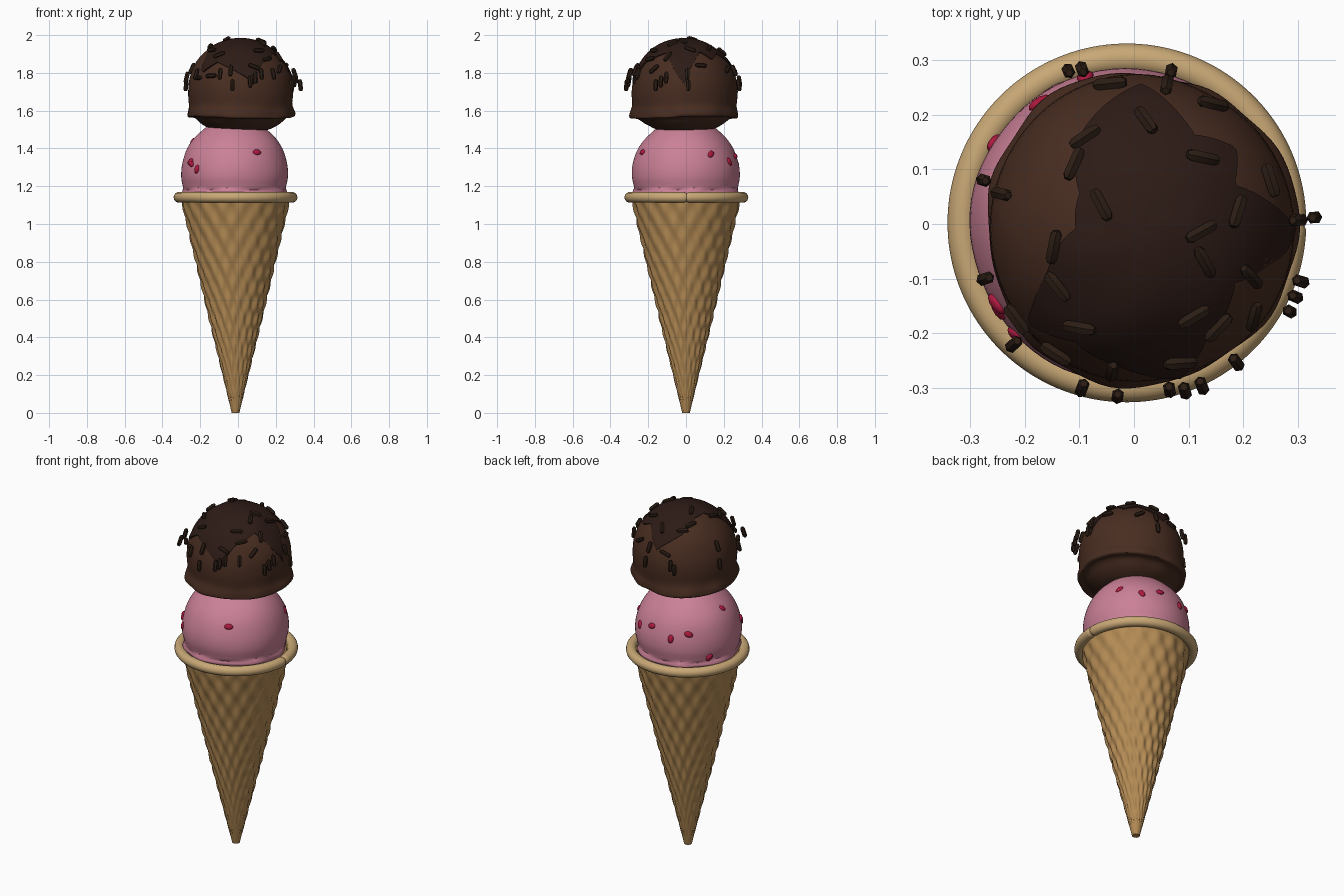
import bpy, bmesh, math
from math import sin, cos, pi, radians, sqrt
from mathutils import Vector, Matrix, noise

if "Cube" in bpy.data.objects:
    bpy.data.objects.remove(bpy.data.objects["Cube"])

def material(name, rgb):
    m = bpy.data.materials.new(name)
    m.diffuse_color = (*rgb, 1)
    m.use_nodes = True
    m.node_tree.nodes["Principled BSDF"].inputs["Base Color"].default_value = m.diffuse_color
    return m

WAFFLE = material("waffle", (0.46, 0.26, 0.09))
RIM = material("rim_biscuit", (0.58, 0.39, 0.18))
PINK = material("strawberry", (0.60, 0.22, 0.31))
CHOC = material("chocolate", (0.065, 0.026, 0.015))
SAUCE = material("dark_sauce", (0.026, 0.011, 0.008))
SPRINKLE = material("sprinkle", (0.024, 0.012, 0.007))
BERRY = material("berry", (0.42, 0.01, 0.05))

def finish(name, bm, mat, angle=40):
    bmesh.ops.remove_doubles(bm, verts=bm.verts, dist=1e-5)
    bmesh.ops.recalc_face_normals(bm, faces=bm.faces)
    me = bpy.data.meshes.new(name)
    bm.to_mesh(me)
    bm.free()
    me.materials.append(mat)
    ob = bpy.data.objects.new(name, me)
    bpy.context.collection.objects.link(ob)
    bpy.ops.object.select_all(action='DESELECT')
    ob.select_set(True)
    bpy.context.view_layer.objects.active = ob
    bpy.ops.object.shade_smooth_by_angle(angle=radians(angle))
    return ob

def revolve(name, f, nu, params, mat, loop=False, angle=40):
    """Surface f(azimuth, param) -> point, wrapped around the azimuth."""
    bm = bmesh.new()
    rows = [[bm.verts.new(f(2 * pi * i / nu, t)) for i in range(nu)] for t in params]
    pairs = list(zip(rows, rows[1:])) + ([(rows[-1], rows[0])] if loop else [])
    for a, b in pairs:
        for i in range(nu):
            j = (i + 1) % nu
            bm.faces.new((a[i], a[j], b[j], b[i]))
    bmesh.ops.dissolve_degenerate(bm, dist=1e-6, edges=bm.edges)
    return finish(name, bm, mat, angle)

def smooth_profile(pts, n):
    """Catmull-Rom samples through a short list of (radius, z)."""
    p = [Vector(q) for q in [pts[0]] + pts + [pts[-1]]]
    out = []
    for k in range(1, len(p) - 2):
        a, b, c, d = p[k - 1:k + 3]
        for s in range(n):
            t = s / n
            out.append(0.5 * (2*b + (c-a)*t + (2*a-5*b+4*c-d)*t*t + (3*b-a-3*c+d)*t**3))
    return out + [p[-1]]

# waffle cone: embossed outer wall and plain inner wall
CX = -0.013
def cone(th, p):
    r, z, emboss = p
    h = 0.62 * sin(18 * th + 38 * z) + 0.38 * sin(18 * th - 38 * z)
    r += emboss * 0.007 * h * min(1, z * 2 + 0.05)
    return (CX + r * cos(th), r * sin(th), z)
N = 84
wall = [(0, 0, 0)] + [(0.02 + 0.268 * k / N, 1.135 * k / N, 1) for k in range(N + 1)]
wall += [(0.268, 1.135, 0), (0.02, 0.1, 0), (0, 0.1, 0)]
revolve("waffle_cone", cone, 144, wall, WAFFLE)

# rolled rim, pinched where its ends meet on the right
def rim(th, a):
    d = min(th, 2 * pi - th)
    m = 0.028 * (0.8 if d < 0.02 else 1)
    r = 0.30 + m * cos(a)
    return (CX + r * cos(th), 0.002 + r * sin(th), 1.141 + m * sin(a))
revolve("cone_rim", rim, 160, [2 * pi * k / 14 for k in range(14)], RIM, loop=True)

# lower scoop
def lower(th, p):
    r, z = p
    n = noise.noise(Vector((r * cos(th), r * sin(th), z)) * 5) * 0.006
    frill = 0.006 * sin(7 * th + sin(3 * th)) if z < 1.19 else 0
    r = max(0, r + (n + frill) * min(1, r * 8))
    return (-0.017 + r * cos(th), r * sin(th), z)
prof = [(0, 1.0), (0.15, 1.03), (0.225, 1.09), (0.265, 1.145), (0.277, 1.165), (0.273, 1.19),
        (0.284, 1.25), (0.279, 1.32), (0.252, 1.40), (0.20, 1.47), (0.12, 1.53), (0, 1.555)]
revolve("strawberry_scoop", lower, 80, smooth_profile(prof, 4), PINK)

# berry pieces: (azimuth in degrees, height)
bm = bmesh.new()
berries = [(-63, 1.38), (-135, 1.29), (-146, 1.32), (30, 1.37), (56, 1.33), (78, 1.36),
           (105, 1.32), (125, 1.35), (148, 1.21), (178, 1.44), (212, 1.33)]
for k, (az, z) in enumerate(berries):
    a = radians(az)
    r = sqrt(0.285 ** 2 - (z - 1.26) ** 2)
    pos = Vector((r * cos(a), r * sin(a), z - 1.26))
    mat = (Matrix.Translation(pos + Vector((-0.017, 0, 1.26))) @ pos.to_track_quat('Z', 'Y').to_matrix().to_4x4()
           @ Matrix.Rotation(k * 1.3, 4, 'Z') @ Matrix.Diagonal((0.024, 0.016, 0.01, 1)))
    bmesh.ops.create_icosphere(bm, subdivisions=2, radius=1, matrix=mat)
finish("berry_pieces", bm, BERRY)

# upper scoop with a ragged skirt
C = Vector((0.012, -0.008, 1.70))
def upper(th, p):
    r, z = p
    n = noise.noise(Vector((r * cos(th), r * sin(th), z)) * 5) * 0.007
    k = max(0, 1 - abs(z - 1.58) / 0.06)
    wave = sin(3 * th + 1) + 0.5 * sin(7 * th) + 0.4 * sin(11 * th + 2)
    r = max(0, r + (n + 0.006 * k * wave) * min(1, r * 8))
    return (C.x + r * cos(th), C.y + r * sin(th), z + 0.008 * k * sin(2 * th + 0.6 + 0.5 * wave))
prof = [(0, 1.485), (0.13, 1.495), (0.20, 1.525), (0.245, 1.56), (0.283, 1.565), (0.285, 1.59),
        (0.275, 1.63), (0.278, 1.70), (0.269, 1.775), (0.235, 1.855), (0.18, 1.915), (0.10, 1.96), (0, 1.977)]
revolve("chocolate_scoop", upper, 96, smooth_profile(prof, 4), CHOC)

# poured sauce: thin cap whose reach changes with azimuth (degrees, reach)
reach = [(0, .285), (25, .19), (40, .23), (60, .20), (90, .265), (120, .21), (150, .13), (180, .12), (205, .19),
         (220, .27), (240, .24), (270, .27), (285, .284), (300, .24), (330, .20), (350, .27), (360, .285)]
def sauce(th, t):
    d = math.degrees(th)
    for (a0, r0), (a1, r1) in zip(reach, reach[1:]):
        if a0 <= d <= a1:
            R = r0 + (r1 - r0) * (d - a0) / (a1 - a0)
            break
    phi = math.asin(min(R / 0.287, 1)) * min(t, 1)
    rad = 0.285 + 0.003 * sin(5 * th + 6 * phi) * sin(phi) - (0.022 if t > 1 else 0)
    return C + Vector((sin(phi) * cos(th), sin(phi) * sin(th), cos(phi))) * rad
revolve("chocolate_sauce", sauce, 120, [k / 16 for k in range(17)] + [1.1], SAUCE)

# sprinkles: x, y, heading in degrees (-1 = pointing downhill)
spots = [(-.12, .28, -1), (-.095, .283, -1), (-.044, .257, 150), (.06, .255, -1), (.068, .28, -1), (.145, .22, 30),
         (-.09, .16, 35), (-.11, .11, 75), (.022, .19, 110), (.126, .122, 0), (.25, .08, 100), (-.06, .035, 120),
         (.123, -.014, 25), (.19, .023, 60), (.13, -.07, 125), (-.147, -.042, 70), (-.14, -.115, 130),
         (-.10, -.19, 10), (-.215, -.175, 125), (-.22, -.22, -1), (-.275, .08, -1), (-.243, .055, -1),
         (-.272, -.10, -1), (.215, -.097, 145), (.22, -.17, 120), (.155, -.19, 60), (.11, -.17, 30),
         (.187, -.253, -1), (.085, -.255, 150), (-.143, -.238, 160), (-.04, -.27, -1), (-.095, -.30, -1),
         (-.03, -.315, -1), (.065, -.303, -1), (.093, -.305, -1), (.124, -.296, -1), (.285, -.16, -1),
         (.295, -.133, -1), (.305, -.105, -1), (.30, .007, -1), (.33, .012, -1)]
bm = bmesh.new()
for k, (x, y, deg) in enumerate(spots):
    dx, dy = x - C.x, y - C.y
    h = sqrt(max(0.29 ** 2 - dx * dx - dy * dy, (0.035 + 0.02 * (k % 4)) ** 2))
    n = Vector((dx, dy, h)).normalized()
    a = math.atan2(dy, dx) if deg < 0 else radians(deg)
    d = Vector((cos(a), sin(a), 0))
    d = (d - n * d.dot(n)).normalized()
    place = Matrix.Translation((x, y, C.z + h)) @ d.to_track_quat('Z', 'Y').to_matrix().to_4x4()
    for r1, r2, depth, off in ((.012, .012, .044, 0), (.012, .007, .009, .0265), (.007, .012, .009, -.0265)):
        bmesh.ops.create_cone(bm, cap_ends=False, segments=6, radius1=r1, radius2=r2, depth=depth,
                              matrix=place @ Matrix.Translation((0, 0, off)))
bmesh.ops.remove_doubles(bm, verts=bm.verts, dist=1e-5)
bmesh.ops.holes_fill(bm, edges=[e for e in bm.edges if e.is_boundary], sides=6)
finish("sprinkles", bm, SPRINKLE, 30)
